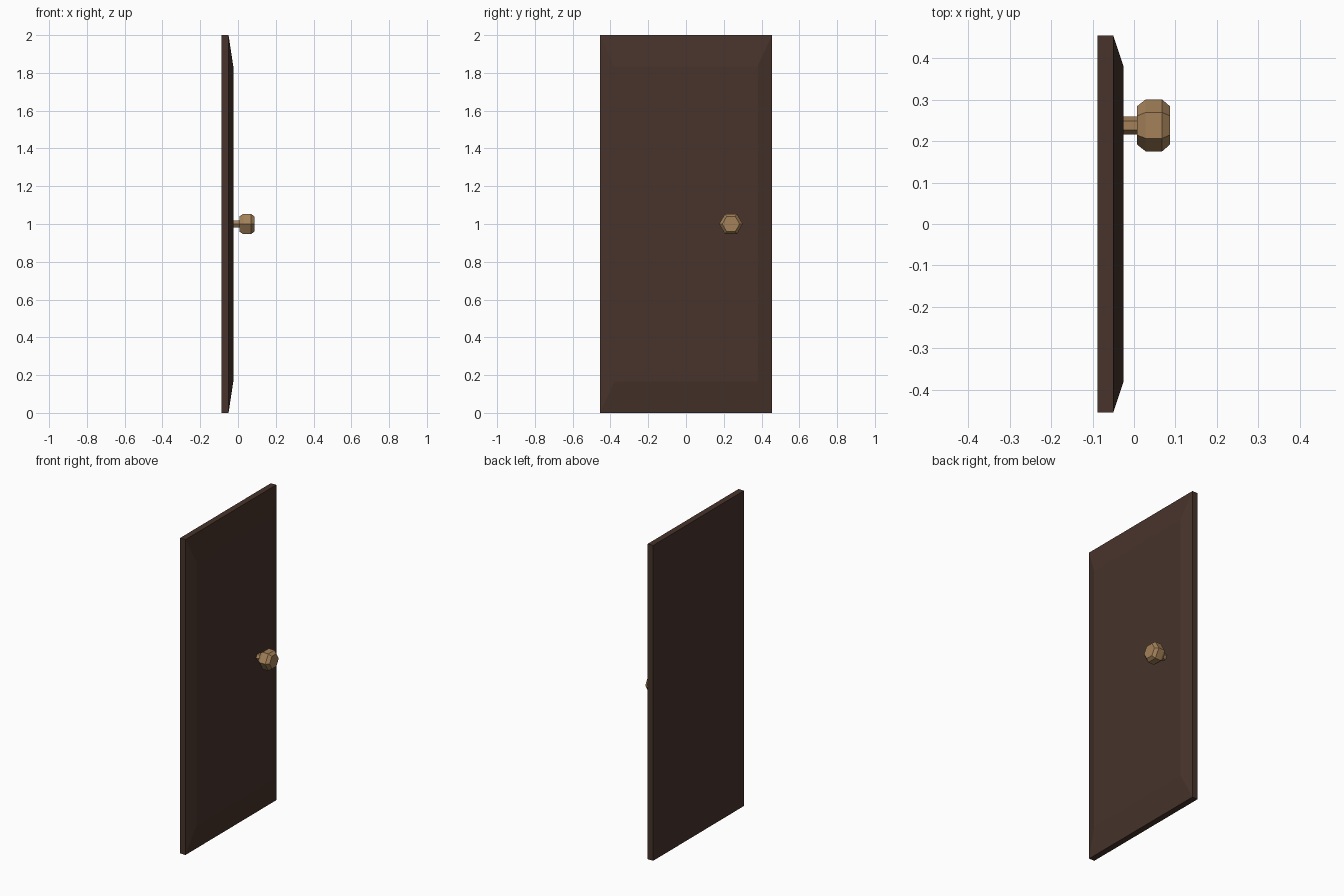
import bpy, bmesh
from math import cos, sin, tau

if "Cube" in bpy.data.objects:
    bpy.data.objects.remove(bpy.data.objects["Cube"])


def material(name, rgb):
    m = bpy.data.materials.new(name)
    m.diffuse_color = (*rgb, 1)
    m.use_nodes = True
    m.node_tree.nodes["Principled BSDF"].inputs["Base Color"].default_value = m.diffuse_color
    return m


def loft(name, rings, mat):
    """Join matching rings of points into a closed, flat-faced solid."""
    bm = bmesh.new()
    loops = [[bm.verts.new(p) for p in ring] for ring in rings]
    n = len(loops[0])
    for a, b in zip(loops, loops[1:]):
        for i in range(n):
            j = (i + 1) % n
            bm.faces.new((a[i], a[j], b[j], b[i]))
    bm.faces.new(loops[0][::-1])
    bm.faces.new(loops[-1])
    bmesh.ops.recalc_face_normals(bm, faces=bm.faces)
    mesh = bpy.data.meshes.new(name)
    bm.to_mesh(mesh)
    bm.free()
    mesh.materials.append(mat)
    obj = bpy.data.objects.new(name, mesh)
    bpy.context.collection.objects.link(obj)
    return obj


def rectangle(x, half_y, half_z):
    return [(x, sy * half_y, 1 + sz * half_z)
            for sy, sz in ((-1, -1), (1, -1), (1, 1), (-1, 1))]


def hexagon(x, r):
    return [(x, 0.238 + r * cos(tau * i / 6), 1 + r * sin(tau * i / 6))
            for i in range(6)]


dark_wood = material("dark_wood", (0.063, 0.033, 0.024))
brass = material("brass", (0.37, 0.22, 0.10))

# Slab with a wide chamfer around its +x face
loft("door_panel", [rectangle(-0.088, 0.455, 1), rectangle(-0.05, 0.455, 1),
                    rectangle(-0.025, 0.38, 0.835)], dark_wood)

# Six-sided knob on a thin stem
loft("knob_stem", [hexagon(-0.026, 0.0215), hexagon(0.01, 0.0215)], brass)
loft("knob", [hexagon(0.007, 0.046), hexagon(0.028, 0.0625),
              hexagon(0.068, 0.0625), hexagon(0.087, 0.046)], brass)
